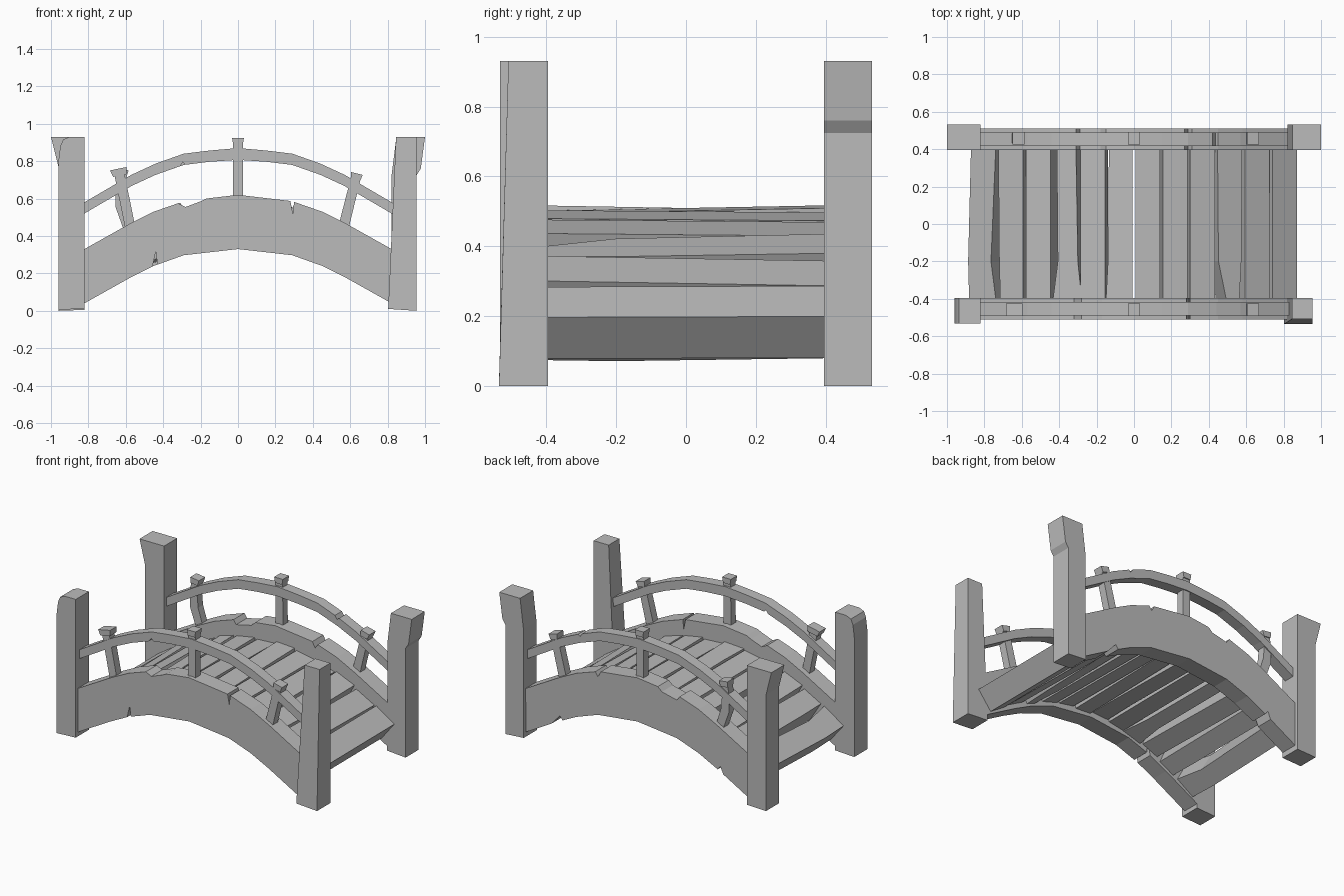
import bpy, bmesh, math
from mathutils import Vector

cube = bpy.data.objects.get("Cube")
if cube:
    bpy.data.objects.remove(cube, do_unlink=True)

stone = bpy.data.materials.new("plain_grey")
stone.use_nodes = True
GREY = (0.5, 0.5, 0.5, 1)
stone.diffuse_color = GREY
stone.node_tree.nodes["Principled BSDF"].inputs["Base Color"].default_value = GREY


def loft(name, rings):
    """Join matching rings of points into a closed, flat shaded solid."""
    bm = bmesh.new()
    loops = [[bm.verts.new(p) for p in ring] for ring in rings]
    n = len(loops[0])
    for a, b in zip(loops, loops[1:]):
        for i in range(n):
            j = (i + 1) % n
            bm.faces.new((a[i], a[j], b[j], b[i]))
    bm.faces.new(loops[0])
    bm.faces.new(loops[-1])
    bmesh.ops.recalc_face_normals(bm, faces=bm.faces)
    mesh = bpy.data.meshes.new(name)
    bm.to_mesh(mesh)
    bm.free()
    mesh.materials.append(stone)
    obj = bpy.data.objects.new(name, mesh)
    bpy.context.collection.objects.link(obj)
    return obj


def prism(name, profile, y0, y1):
    """Extrude an x-z profile along y."""
    return loft(name, [[(x, y, z) for x, z in profile] for y in (y0, y1)])


def strip(name, path, y0, y1):
    """Extruded ribbon following (x, z, half width) points."""
    left, right = [], []
    for i, (x, z, w) in enumerate(path):
        a, b = path[max(i - 1, 0)], path[min(i + 1, len(path) - 1)]
        d = Vector((b[0] - a[0], b[1] - a[1])).normalized()
        left.append((x - d.y * w, z + d.x * w))
        right.append((x + d.y * w, z - d.x * w))
    return prism(name, left + right[::-1], y0, y1)


def arch(points):
    """Mirror the right half of an arch into a full left-to-right line."""
    return [(-x, z) for x, z in points[:0:-1]] + points


def chip(line, *nicks):
    """Insert nick points into an arch line, replacing the points they span."""
    for nick in nicks:
        lo, hi = nick[0][0], nick[-1][0]
        line = sorted([p for p in line if not lo <= p[0] <= hi] + nick,
                      key=lambda p: p[0])
    return line


# Arched side beams with chips and cracks
beam_top = arch([(0, 0.62), (0.29, 0.585), (0.45, 0.53), (0.58, 0.465), (0.83, 0.325)])
beam_low = arch([(0, 0.33), (0.29, 0.297), (0.45, 0.24), (0.58, 0.175), (0.83, 0.035)])
front_top = chip(beam_top,
                 [(-0.32, 0.575), (-0.28, 0.555), (-0.2, 0.585), (-0.17, 0.6)],
                 [(0.28, 0.587), (0.293, 0.52), (0.3, 0.582)])
front_low = chip(beam_low, [(-0.457, 0.237), (-0.44, 0.315), (-0.43, 0.247)])
back_top = chip(beam_top,
                [(-0.31, 0.578), (-0.29, 0.55), (-0.18, 0.575), (-0.15, 0.602)],
                [(0.27, 0.588), (0.29, 0.55), (0.31, 0.578)])
back_low = chip(beam_low,
                [(-0.63, 0.148), (-0.61, 0.195), (-0.59, 0.17)],
                [(0.55, 0.19), (0.57, 0.215), (0.63, 0.148)])
prism("front_beam", front_top + front_low[::-1], -0.51, -0.395)
prism("back_beam", back_top + back_low[::-1], 0.395, 0.51)

# Arched hand rails
rail_top = arch([(0, 0.87), (0.15, 0.857), (0.29, 0.84), (0.44, 0.787),
                 (0.57, 0.727), (0.83, 0.575)])
rail_low = arch([(0, 0.807), (0.15, 0.797), (0.29, 0.78), (0.44, 0.727),
                 (0.57, 0.667), (0.83, 0.515)])
front_rail_low = chip(rail_low, [(-0.31, 0.773), (-0.295, 0.795), (-0.28, 0.781)])
back_rail_top = chip(rail_top, [(0.42, 0.793), (0.435, 0.77), (0.45, 0.782)])
prism("front_rail", rail_top + front_rail_low[::-1], -0.49, -0.418)
prism("back_rail", back_rail_top + rail_low[::-1], 0.418, 0.49)

# Balusters with small caps standing above the rail
shafts = {
    "front_right": [(-0.575, 0.44, 0.027), (-0.635, 0.735, 0.027)],
    "back_right": [(-0.585, 0.44, 0.027), (-0.625, 0.56, 0.03), (-0.63, 0.65, 0.027),
                   (-0.62, 0.73, 0.025)],
    "front_middle": [(0, 0.58, 0.027), (0, 0.9, 0.026)],
    "back_middle": [(0, 0.58, 0.027), (0, 0.9, 0.026)],
    "front_left": [(0.565, 0.45, 0.028), (0.63, 0.71, 0.026)],
    "back_left": [(0.565, 0.45, 0.028), (0.63, 0.71, 0.026)],
}
for place, path in shafts.items():
    side = -1 if place.startswith("front") else 1
    strip(place + "_baluster", path, side * 0.432, side * 0.484)
    end, before = Vector(path[-1][:2]), Vector(path[-2][:2])
    d = (end - before).normalized()
    w = 0.045 if place == "front_right" else 0.032
    a, b = end - d * 0.012, end + d * 0.025
    strip(place + "_cap", [(a.x, a.y, w * 0.8), (b.x, b.y, w)],
          side * 0.425, side * 0.491)

# Four worn corner posts
front_y, back_y = (-0.532, -0.395), (0.395, 0.532)
prism("front_right_post", [(-0.96, 0.005), (-0.82, 0.012), (-0.82, 0.93), (-0.9, 0.93),
                           (-0.935, 0.915), (-0.95, 0.88), (-0.96, 0.8)], *front_y)
prism("back_right_post", [(-0.96, 0), (-0.82, 0.005), (-0.82, 0.93), (-1, 0.93),
                          (-0.96, 0.77)], *back_y)
prism("back_left_post", [(0.82, 0.01), (0.955, 0), (0.955, 0.725), (0.977, 0.76),
                         (1, 0.93), (0.847, 0.93), (0.822, 0.73)], *back_y)
loft("front_left_post", [
    [(0.803, -0.535, 0.01), (0.955, -0.535, 0), (0.955, -0.395, 0), (0.803, -0.395, 0.01)],
    [(0.845, -0.508, 0.93), (0.955, -0.508, 0.93), (0.955, -0.395, 0.93),
     (0.845, -0.395, 0.93)]])

# Deck planks: left and right edge shifts at the front, middle and back stations
STATIONS = (-0.395, -0.2, 0.395)
warps = {
    0: [(-0.01, 0.0), (-0.015, -0.025), (0.0, 0.0)],
    1: [(0.01, 0.0), (0.005, 0.0), (0.0, 0.0)],
    3: [(0.0, 0.02), (0.025, 0.0), (0.02, -0.01)],
    5: [(-0.01, 0.0), (0.0, 0.0), (0.005, 0.0)],
    9: [(0.045, -0.015), (0.005, -0.005), (0.0, 0.0)],
}
THICK, PITCH, HALF = 0.15, 0.1465, 0.066
for i in range(12):
    cx = (i - 5.5) * PITCH
    slope = math.atan(-0.82 * cx)
    along = Vector((math.cos(slope), 0, math.sin(slope)))
    down = Vector((math.sin(slope), 0, -math.cos(slope)))
    twist = 0.008 * math.sin(i * 2.3)
    rings = []
    for y, (dl, dr) in zip(STATIONS, warps.get(i, [(0, 0)] * 3)):
        mid = Vector((cx, y, 0.508 - 0.41 * cx * cx + twist * y / 0.4))
        l, r = [s / math.cos(slope) for s in (dl - HALF, dr + HALF)]
        rings.append([mid + along * l, mid + along * r,
                      mid + along * r * 0.84 + down * THICK,
                      mid + along * l * 0.84 + down * THICK])
    loft(f"deck_plank_{i + 1}", rings)
